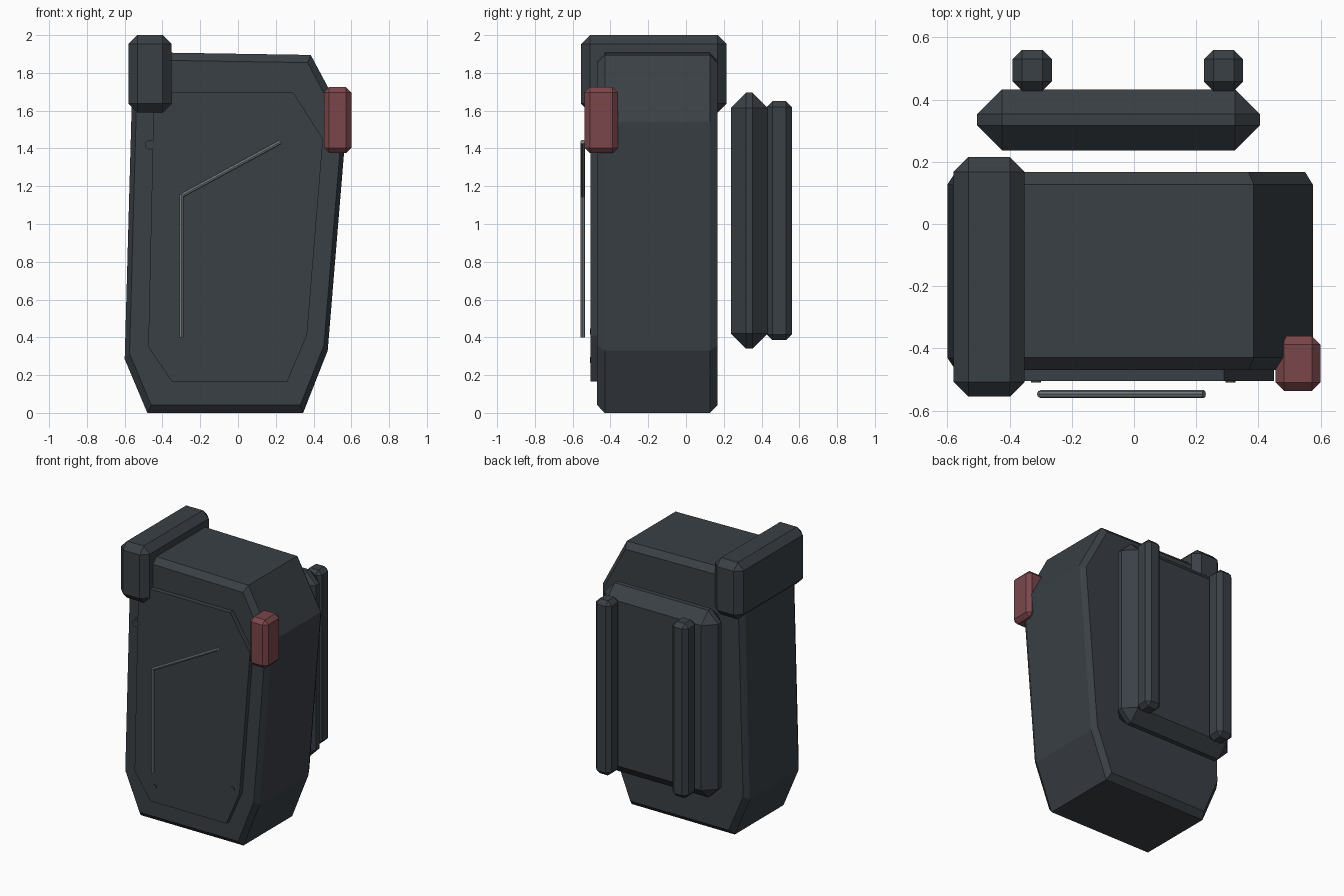
import bpy, bmesh, math
from mathutils import Vector

if "Cube" in bpy.data.objects:
    bpy.data.objects.remove(bpy.data.objects["Cube"])


def material(name, rgb):
    m = bpy.data.materials.new(name)
    m.diffuse_color = (*rgb, 1)
    m.use_nodes = True
    m.node_tree.nodes["Principled BSDF"].inputs["Base Color"].default_value = m.diffuse_color
    return m


DARK = material("dark slate", (0.042, 0.051, 0.060))
RED = material("muted red", (0.195, 0.062, 0.070))
STEEL = material("grey steel", (0.17, 0.19, 0.20))


def finish(name, bm, mat):
    bmesh.ops.recalc_face_normals(bm, faces=bm.faces)
    me = bpy.data.meshes.new(name)
    bm.to_mesh(me)
    bm.free()
    me.materials.append(mat)
    ob = bpy.data.objects.new(name, me)
    bpy.context.collection.objects.link(ob)
    return ob


def prism(name, outline, rings, mat, centre=(0, 0.95)):
    """Loft an XZ outline along y; rings are (y, scale about centre)."""
    bm = bmesh.new()
    cx, cz = centre
    loops = [[bm.verts.new((cx + (x - cx) * s, y, cz + (z - cz) * s))
              for x, z in outline] for y, s in rings]
    n = len(outline)
    for a, b in zip(loops, loops[1:]):
        for i in range(n):
            bm.faces.new((a[i], a[(i + 1) % n], b[(i + 1) % n], b[i]))
    bm.faces.new(loops[0])
    bm.faces.new(loops[-1])
    return finish(name, bm, mat)


def chamfer_box(name, lo, hi, bevel, mat):
    bm = bmesh.new()
    bmesh.ops.create_cube(bm, size=1)
    for v in bm.verts:
        v.co = [lo[i] + (v.co[i] + 0.5) * (hi[i] - lo[i]) for i in range(3)]
    bmesh.ops.bevel(bm, geom=bm.edges[:], offset=bevel, segments=1,
                    profile=0.5, affect='EDGES')
    return finish(name, bm, mat)


def rod(name, a, b, radius, mat, sides=8):
    a, b = Vector(a), Vector(b)
    bm = bmesh.new()
    bmesh.ops.create_cone(bm, cap_ends=True, segments=sides, radius1=radius,
                          radius2=radius, depth=(b - a).length)
    ob = finish(name, bm, mat)
    ob.location = (a + b) / 2
    ob.rotation_euler = (b - a).to_track_quat('Z', 'Y').to_euler()
    return ob


# Main body with chamfered front and back rims
body = [(-0.48, 0), (0.345, 0), (0.475, 0.33), (0.575, 1.54),
        (0.385, 1.895), (-0.555, 1.91), (-0.60, 0.285)]
prism("main_body", body,
      [(-0.47, 0.957), (-0.43, 1), (0.127, 1), (0.167, 0.957)], DARK)

# Raised front door plate
door = [(-0.35, 0.165), (0.26, 0.165), (0.365, 0.41), (0.45, 1.45),
        (0.29, 1.70), (-0.445, 1.70), (-0.475, 0.35)]
prism("front_plate", door, [(-0.505, 1), (-0.465, 1)], DARK)

# Small rivets on the front
for i, (x, z, r, y) in enumerate([(-0.315, 0.28, 0.016, -0.509),
                                  (0.31, 0.43, 0.016, -0.509),
                                  (-0.467, 1.42, 0.026, -0.507)]):
    rod(f"rivet_{i + 1}", (x, y, z), (x, -0.46, z), r, DARK, 12)

# Bent steel trim floating in front of the plate
Y = -0.547
rod("trim_upright", (-0.30, Y, 0.40), (-0.30, Y, 1.155), 0.0125, STEEL)
rod("trim_slant", (-0.30, Y, 1.15), (0.225, Y, 1.435), 0.0125, STEEL)

# Corner block across the top left, and red light on the right
chamfer_box("top_corner_block", (-0.58, -0.555, 1.59), (-0.352, 0.215, 2.0), 0.047, DARK)
chamfer_box("red_light", (0.455, -0.537, 1.375), (0.60, -0.36, 1.725), 0.028, RED)

# Back pad with two vertical straps
chamfer_box("back_pad", (-0.505, 0.237, 0.34), (0.405, 0.433, 1.695), 0.08, DARK)
for side, x in (("left", -0.39), ("right", 0.225)):
    chamfer_box(f"back_strap_{side}", (x, 0.428, 0.385), (x + 0.126, 0.56, 1.65), 0.03, DARK)
